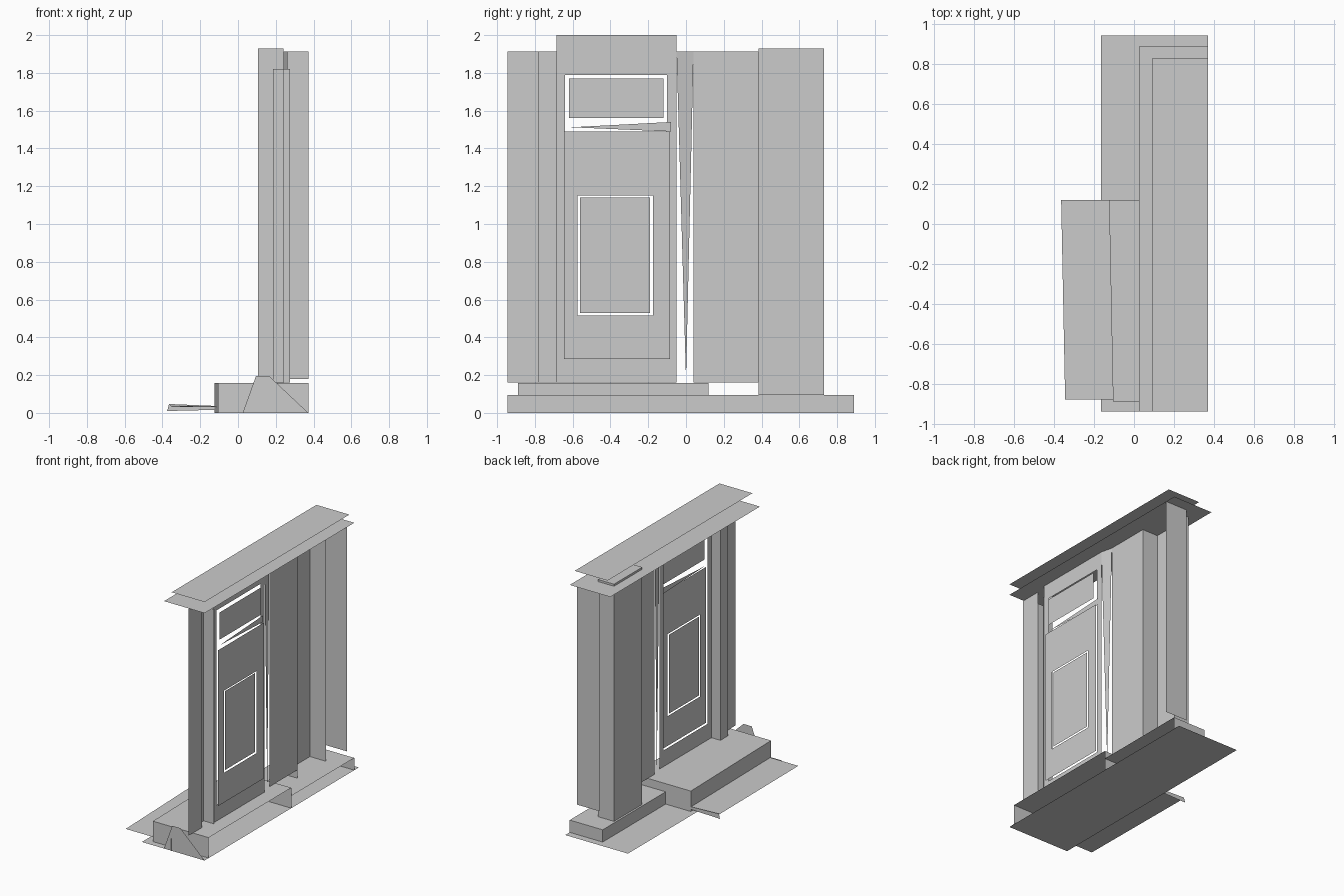
import bpy, bmesh


def sheet(name, polys):
    """Object made of flat polygons."""
    bm = bmesh.new()
    for poly in polys:
        bm.faces.new([bm.verts.new(p) for p in poly])
    bmesh.ops.remove_doubles(bm, verts=bm.verts, dist=0.0005)
    me = bpy.data.meshes.new(name)
    bm.to_mesh(me)
    bm.free()
    ob = bpy.data.objects.new(name, me)
    bpy.context.collection.objects.link(ob)
    return ob


def px(x, y0, y1, z0, z1):
    return [(x, y1, z0), (x, y0, z0), (x, y0, z1), (x, y1, z1)]


def py(y, x0, x1, z0, z1):
    return [(x0, y, z0), (x1, y, z0), (x1, y, z1), (x0, y, z1)]


def pz(z, x0, x1, y0, y1):
    return [(x0, y0, z), (x1, y0, z), (x1, y1, z), (x0, y1, z)]


def frame(x, outer, inner):
    """Flat frame facing x: rectangles are (y0, y1, z0, z1)."""
    def corners(r):
        y0, y1, z0, z1 = r
        return [(x, y0, z0), (x, y1, z0), (x, y1, z1), (x, y0, z1)]
    o, i = corners(outer), corners(inner)
    return [[o[k], i[k], i[(k + 1) % 4], o[(k + 1) % 4]] for k in range(4)]


# Cornice: two overhanging ledges
sheet("upper_ledge", [pz(2.0, 0.09, 0.372, -0.94, 0.83)])
sheet("lower_ledge", [pz(1.914, 0.025, 0.372, -0.94, 0.89)])

# Flat wall panels
sheet("left_wall", [px(0.24, -0.945, -0.78, 0.16, 1.914)])
sheet("right_wall", [px(0.24, 0.04, 0.385, 0.16, 1.914)])
sheet("end_wall", [py(0.80, 0.18, 0.372, 0.18, 1.914)])

# Pilaster beside the door
sheet("door_pilaster", [
    px(0.185, -0.78, -0.685, 0.16, 1.914),
    py(-0.685, 0.185, 0.275, 0.16, 1.82),
    py(-0.78, 0.185, 0.24, 0.16, 1.82)])

# Corner column
sheet("corner_column", [
    px(0.105, 0.385, 0.73, 0.095, 1.93),
    py(0.385, 0.105, 0.24, 0.095, 1.93),
    py(0.73, 0.105, 0.24, 0.095, 1.93),
    pz(1.93, 0.105, 0.24, 0.385, 0.73)])

# Door surround with one tall opening
sheet("door_surround", frame(0.262, (-0.685, -0.05, 0.16, 2.0),
                             (-0.64, -0.10, 0.285, 1.79)))
sheet("transom_pane", [px(0.275, -0.62, -0.12, 1.56, 1.77)])
sheet("transom_bar", [[(0.27, -0.61, 1.512), (0.27, -0.08, 1.49), (0.27, -0.08, 1.54)]])

# Door leaf and its window
sheet("door_leaf", frame(0.282, (-0.645, -0.085, 0.285, 1.49),
                         (-0.575, -0.175, 0.515, 1.15)))
sheet("door_pane", [px(0.28, -0.56, -0.19, 0.53, 1.14)])

# Tapering jamb strip between door and right wall
sheet("door_jamb", [[(0.262, -0.05, 1.914), (0.24, 0.04, 1.914), (0.25, 0.0, 0.18)]])

# Plinth, open at the back, with its cut end
sheet("ground_sheet", [pz(0.0, -0.165, 0.372, -0.94, 0.945)])
sheet("plinth", [
    px(0.09, -0.945, 0.89, 0, 0.095),
    py(0.89, 0.09, 0.372, 0, 0.095),
    pz(0.095, 0.09, 0.372, 0.12, 0.89)])
sheet("plinth_end", [[(0.025, -0.94, 0), (0.372, -0.94, 0),
                      (0.165, -0.94, 0.195), (0.095, -0.94, 0.195)]])

# Stoop: landing, riser and ends, front edge slightly skewed
A, B = (-0.125, 0.12), (-0.105, -0.89)
sheet("stoop", [
    [(*A, 0.158), (*B, 0.158), (0.372, -0.89, 0.158), (0.372, 0.12, 0.158)],
    [(*A, 0), (*B, 0), (*B, 0.158), (*A, 0.158)],
    [(*B, 0), (0.372, -0.89, 0), (0.372, -0.89, 0.158), (*B, 0.158)],
    [(*A, 0), (0.372, 0.12, 0), (0.372, 0.12, 0.158), (*A, 0.158)]])

# Low street step
sheet("step_tread", [[(-0.365, 0.12, 0.04), (-0.345, -0.88, 0.03),
                      (-0.105, -0.88, 0.03), (-0.125, 0.12, 0.035)]])
sheet("step_end", [[(-0.375, 0.12, 0.01), (-0.125, 0.12, 0.016),
                    (-0.125, 0.12, 0.037), (-0.365, 0.12, 0.047)]])
